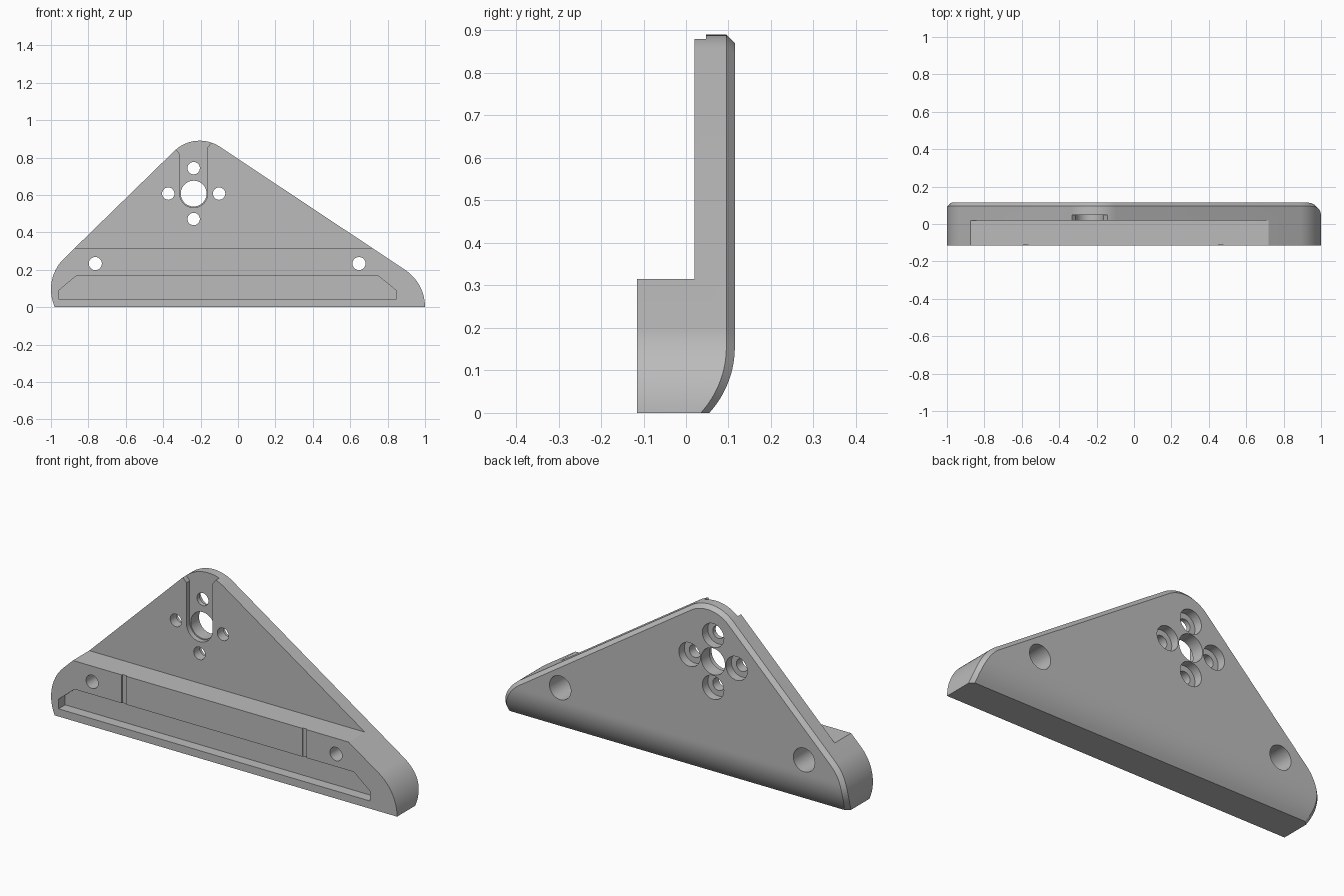
import bpy, bmesh
from math import sin, cos, asin, sqrt, radians, pi

old = bpy.data.objects.get("Cube")
if old:
    bpy.data.objects.remove(old, do_unlink=True)

grey = bpy.data.materials.new("plain grey")
grey.use_nodes = True
COLOUR = (0.5, 0.5, 0.5, 1)
grey.diffuse_color = COLOUR
grey.node_tree.nodes["Principled BSDF"].inputs["Base Color"].default_value = COLOUR

FRONT, BACK, CHAMFER = -0.115, 0.115, 0.02
ROWS, ROUND_Z, ROUND_R = 10, 0.155, 0.23
# Corner circles of the outline: centre x, centre z, radius
RIGHT, TOP, LEFT = (0.76, 0, 0.24), (-0.205, 0.696, 0.194), (-0.77, 0.095, 0.23)
RIGHT_TURN, LEFT_TURN = radians(56.6), radians(134.2)


def arc(cx, cz, r, a0, a1, steps):
    angles = [a0 + (a1 - a0) * i / steps for i in range(steps + 1)]
    return [(cx + r * cos(a), cz + r * sin(a)) for a in angles]


def outline(inset):
    """Rounded triangle; its lowest points share heights on both sides."""
    rx, rz, rr = RIGHT[0], RIGHT[1], RIGHT[2] - inset
    lx, lz, lr = LEFT[0], LEFT[1], LEFT[2] - inset
    heights = [ROUND_Z * i / ROWS for i in range(ROWS + 1)]
    pts = [(rx + sqrt(rr**2 - (z - rz)**2), z) for z in heights]
    pts += arc(rx, rz, rr, asin((ROUND_Z - rz) / rr), RIGHT_TURN, 6)[1:]
    pts += arc(TOP[0], TOP[1], TOP[2] - inset, RIGHT_TURN, LEFT_TURN, 16)
    pts += arc(lx, lz, lr, LEFT_TURN, pi - asin((ROUND_Z - lz) / lr), 8)
    pts += [(lx - sqrt(lr**2 - (z - lz)**2), z) for z in reversed(heights[:-1])]
    return pts


def back_y(z):
    drop = max(0, ROUND_Z - z)
    return BACK - ROUND_R + sqrt(ROUND_R**2 - drop**2)


def finish(bm, name):
    bmesh.ops.recalc_face_normals(bm, faces=bm.faces)
    mesh = bpy.data.meshes.new(name)
    bm.to_mesh(mesh)
    bm.free()
    mesh.materials.append(grey)
    ob = bpy.data.objects.new(name, mesh)
    bpy.context.collection.objects.link(ob)
    return ob


# Bracket body: front loop, chamfer start loop, inset back loop
bm = bmesh.new()
outer, inner = outline(0), outline(CHAMFER)
front = [bm.verts.new((x, FRONT, z)) for x, z in outer]
mid = [bm.verts.new((x, back_y(z) - CHAMFER, z)) for x, z in outer]
back = [bm.verts.new((x, back_y(z), z)) for x, z in inner]
n = len(outer)
for a, b in ((front, mid), (mid, back)):
    for i in range(n - 1):
        bm.faces.new((a[i], a[i + 1], b[i + 1], b[i]))
bm.faces.new(front)
bm.faces.new(back[ROWS:n - ROWS])
for i in range(ROWS):
    bm.faces.new((back[i], back[i + 1], back[n - 2 - i], back[n - 1 - i]))
bm.faces.new((front[0], front[-1], mid[-1], back[-1], back[0], mid[0]))
body = finish(bm, "mounting_bracket")


def cut(points, y0, y1):
    """Cut a straight prism through the body along y."""
    cb = bmesh.new()
    a = [cb.verts.new((x, y0, z)) for x, z in points]
    b = [cb.verts.new((x, y1, z)) for x, z in points]
    cb.faces.new(a)
    cb.faces.new(b)
    for i in range(len(a)):
        j = (i + 1) % len(a)
        cb.faces.new((a[i], a[j], b[j], b[i]))
    tool = finish(cb, "cutter")
    tool.hide_render = True
    mod = body.modifiers.new("cut", 'BOOLEAN')
    mod.operation, mod.solver, mod.object = 'DIFFERENCE', 'EXACT', tool
    bpy.context.view_layer.objects.active = body
    bpy.ops.object.modifier_apply(modifier=mod.name)
    bpy.data.objects.remove(tool, do_unlink=True)


def box(x0, x1, z0, z1):
    return [(x0, z0), (x1, z0), (x1, z1), (x0, z1)]


def hole(x, z, r, y0, y1):
    cut(arc(x, z, r, 0, 2 * pi, 40)[:-1], y0, y1)


# Thin upper plate above the thick base
cut(box(-1.2, 1.2, 0.315, 1.2), -0.3, 0.02)

# Cable slot, flared where it leaves the top
HX, HZ = -0.237, 0.607
slot = arc(HX, HZ, 0.075, pi, 2 * pi, 20)
slot += [(-0.162, 0.855), (-0.125, 0.9), (-0.125, 1), (-0.36, 1), (-0.36, 0.875), (-0.312, 0.82)]
cut(slot, -0.1, 0.047)

# Central hole and four counterbored screw holes
hole(HX, HZ, 0.069, -0.2, 0.2)
for dx, dz in ((1, 0), (-1, 0), (0, 1), (0, -1)):
    x, z = HX + 0.136 * dx, HZ + 0.136 * dz
    hole(x, z, 0.033, -0.2, 0.2)
    hole(x, z, 0.062, 0.07, 0.2)

# Base mounting holes with deep counterbores
for x in (-0.763, 0.647):
    hole(x, 0.233, 0.035, -0.2, 0.2)
    hole(x, 0.233, 0.062, -0.03, 0.2)

# Long pocket and two shallow grooves in the base front
cut([(-0.957, 0.04), (0.845, 0.04), (0.845, 0.09), (0.75, 0.167),
     (-0.865, 0.167), (-0.957, 0.09)], -0.2, FRONT + 0.055)
for x in (-0.592, 0.452):
    cut(box(x, x + 0.025, 0.16, 0.35), -0.2, FRONT + 0.006)

bpy.ops.object.select_all(action='DESELECT')
body.select_set(True)
bpy.context.view_layer.objects.active = body
bpy.ops.object.shade_smooth_by_angle(angle=radians(25))
